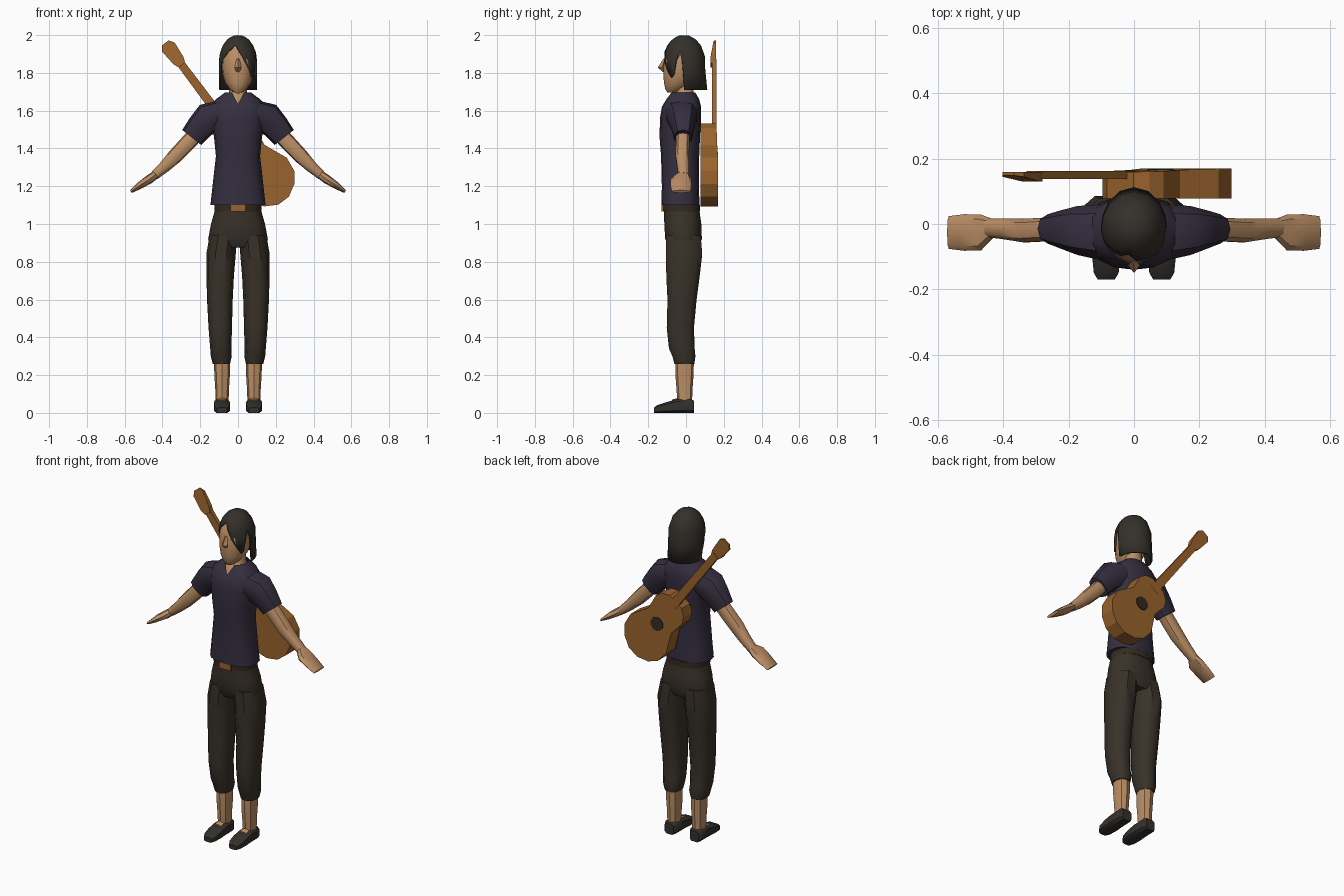
import bpy, bmesh, math
from mathutils import Vector as V

if "Cube" in bpy.data.objects:
    bpy.data.objects.remove(bpy.data.objects["Cube"])


def mat(name, *rgb):
    m = bpy.data.materials.new(name)
    m.diffuse_color = (*rgb, 1)
    m.use_nodes = True
    m.node_tree.nodes["Principled BSDF"].inputs["Base Color"].default_value = m.diffuse_color
    return m


SKIN = mat("skin", 0.50, 0.27, 0.13)
SHIRT = mat("dark violet cloth", 0.036, 0.028, 0.050)
PANTS = mat("dark brown cloth", 0.040, 0.031, 0.022)
HAIR = mat("dark hair", 0.034, 0.030, 0.023)
WOOD = mat("orange wood", 0.32, 0.125, 0.026)
SHOE = mat("shoe leather", 0.034, 0.030, 0.025)
BELT = mat("belt leather", 0.035, 0.022, 0.014)


def finish(name, bm, material, mirror=False, smooth=40):
    bmesh.ops.recalc_face_normals(bm, faces=bm.faces)
    me = bpy.data.meshes.new(name)
    bm.to_mesh(me)
    bm.free()
    ob = bpy.data.objects.new(name, me)
    bpy.context.collection.objects.link(ob)
    me.materials.append(material)
    if smooth:
        bpy.ops.object.select_all(action='DESELECT')
        ob.select_set(True)
        bpy.context.view_layer.objects.active = ob
        bpy.ops.object.shade_smooth_by_angle(angle=math.radians(smooth))
    if mirror:
        ob.modifiers.new("mirror", 'MIRROR')
    return ob


def ring(c, a, b, n=12, p=2.4, phase=0.0):
    """Superellipse cross-section with half axes a and b."""
    pts = []
    for i in range(n):
        t = 2 * math.pi * (i + phase) / n
        f = lambda s: math.copysign(abs(s) ** (2 / p), s) if abs(s) > 1e-6 else 0
        pts.append((f(math.cos(t)), f(math.sin(t))))
    m = max(abs(q[0]) for q in pts)
    k = max(abs(q[1]) for q in pts)
    return [V(c) + V(a) * (u / m) + V(b) * (w / k) for u, w in pts]


def zring(z, x0, x1, y0, y1, **kw):
    return ring(((x0 + x1) / 2, (y0 + y1) / 2, z), ((x1 - x0) / 2, 0, 0),
                (0, (y1 - y0) / 2, 0), **kw)


def loft(name, rings, material, caps=(True, True), **kw):
    bm = bmesh.new()
    rows = [[bm.verts.new(p) for p in r] for r in rings]
    n = len(rows[0])
    for r, s in zip(rows, rows[1:]):
        for i in range(n):
            bm.faces.new((r[i], r[(i + 1) % n], s[(i + 1) % n], s[i]))
    if caps[0]:
        bm.faces.new(rows[0])
    if caps[1]:
        bm.faces.new(rows[-1])
    return finish(name, bm, material, **kw)


# Shirt body, with the front of the collar pulled down into a V
rows = [(1.10, .146, -.130, .072), (1.20, .135, -.128, .068), (1.36, .117, -.132, .070),
        (1.46, .127, -.140, .074), (1.56, .142, -.138, .080), (1.62, .150, -.128, .080),
        (1.66, .118, -.110, .070), (1.695, .070, -.082, .050)]
rings = [zring(z, -x, x, y0, y1, n=16) for z, x, y0, y1 in rows]
rings[-1][12] += V((0, -.025, -.060))
rings[-2][12] += V((0, -.010, -.040))
loft("shirt", rings, SHIRT, caps=(True, False))


# Limb helper: path in the xz plane, cross-section square to it
def limb(name, pts, material, n=10, **kw):
    out = []
    for i, (x, z, thick, y, wide) in enumerate(pts):
        p, q = pts[max(i - 1, 0)], pts[min(i + 1, len(pts) - 1)]
        d = V((q[0] - p[0], 0, q[1] - p[1])).normalized()
        out.append(ring((x, y, z), V((-d.z, 0, d.x)) * thick, (0, wide, 0), n=n))
    return loft(name, out, material, mirror=True, **kw)


limb("sleeve", [(.095, 1.585, .07, -.025, .085), (.155, 1.56, .085, -.02, .075),
                (.20, 1.515, .072, -.017, .06), (.245, 1.458, .064, -.015, .045)], SHIRT)
limb("arm", [(.21, 1.49, .042, -.015, .035), (.27, 1.425, .042, -.017, .036),
             (.33, 1.362, .040, -.02, .036), (.39, 1.302, .031, -.015, .032),
             (.445, 1.254, .024, -.012, .028)], SKIN)
limb("hand", [(.435, 1.262, .022, -.014, .030), (.468, 1.238, .024, -.026, .055),
              (.52, 1.204, .019, -.026, .056), (.567, 1.172, .009, -.026, .050)], SKIN, n=8)

# Trousers: hips and mirrored legs
loft("hips", [zring(z, -x, x, y0, y1, n=14) for z, x, y0, y1 in
              [(.875, .150, -.085, .065), (.92, .158, -.110, .084), (1.0, .143, -.115, .081),
               (1.08, .120, -.116, .070), (1.11, .116, -.116, .068)]], PANTS)
loft("trouser_leg", [zring(*r, n=10) for r in
                     [(.94, .004, .150, -.105, .078), (.84, .012, .168, -.107, .086),
                      (.72, .022, .167, -.104, .072), (.60, .028, .164, -.098, .056),
                      (.45, .032, .156, -.102, .042), (.34, .035, .147, -.090, .046),
                      (.30, .033, .144, -.072, .050), (.26, .042, .134, -.062, .044)]],
     PANTS, mirror=True)

# Belt and buckle
loft("belt", [zring(z, -.125, .125, -.120, .075, n=14) for z in (1.065, 1.10)], BELT)
loft("belt_buckle", [zring(z, -.04, .04, -.129, -.115, n=4, phase=.5)
                     for z in (1.065, 1.10)], WOOD)

# Calves and shoes
loft("calf", [zring(*r, n=8) for r in
              [(.05, .050, .120, -.045, .032), (.12, .048, .120, -.050, .034),
               (.20, .043, .125, -.056, .040), (.29, .043, .128, -.056, .042)]],
     SKIN, mirror=True)
loft("shoe", [ring((.085, y, h / 2), (w, 0, 0), (0, 0, h / 2), n=8, p=4, phase=.5)
              for y, w, h in [(.042, .030, .065), (.02, .040, .076), (-.05, .041, .072),
                              (-.10, .043, .058), (-.15, .038, .042), (-.170, .026, .028)]],
     SHOE, mirror=True)
loft("instep", [ring((.085, y, z), (.020, 0, 0), (0, 0, .004), n=6)
                for y, z in [(-.045, .074), (-.075, .067)]], SKIN, mirror=True)

# Neck, head and nose
loft("neck", [zring(*r, n=12) for r in
              [(1.60, -.065, .065, -.105, .050), (1.655, -.060, .060, -.082, .046),
               (1.69, -.047, .047, -.050, .040), (1.76, -.046, .046, -.055, .040)]], SKIN)
loft("head", [zring(z, -x, x, y0, y1, n=14, p=2.2) for z, x, y0, y1 in
              [(1.695, .022, -.098, -.050), (1.715, .046, -.110, -.010),
               (1.75, .070, -.117, .040), (1.80, .083, -.120, .070), (1.87, .087, -.116, .080),
               (1.92, .078, -.100, .075), (1.965, .048, -.060, .045)]], SKIN)
loft("nose", [zring(z, -w, w, y, -.105, n=4) for z, w, y in
              [(1.805, .012, -.122), (1.828, .018, -.150), (1.875, .008, -.120)]], SKIN)

# Hair: dome shell whose lower edge follows (angle from front, height)
edge = [(-180, 1.71), (-155, 1.71), (-130, 1.71), (-108, 1.71), (-92, 1.715), (-82, 1.80),
        (-65, 1.86), (-45, 1.895), (-28, 1.925), (-12, 1.95), (4, 1.915), (20, 1.865),
        (38, 1.81), (52, 1.775), (60, 1.79), (68, 1.87), (78, 1.905), (85, 1.86), (91, 1.71),
        (108, 1.71), (130, 1.71), (155, 1.71)]
rings = []
for f in (.06, .2, .36, .55, .75, 1):
    row = []
    for deg, zb in edge:
        z = 2 - (2 - zb) * f ** 1.6
        s = math.sqrt(max(0, 1 - (max(0, z - 1.86) / .141) ** 2))
        a = math.radians(deg)
        flare = max(0, 1.80 - z) * .12
        row.append(V((math.sin(a) * (.101 * s), -.01 - math.cos(a) * (.112 * s + flare * (abs(deg) > 95)), z)))
    rings.append(row)
hair = loft("hair", rings, HAIR, caps=(True, False))
solid = hair.modifiers.new("thickness", 'SOLIDIFY')
solid.thickness, solid.offset = .010, -1

# Guitar on the back: outlines run up the tilted axis (u) and across it (w)
ORIGIN, UP, ACROSS = V((.15, 0, 1.245)), V((-.6, 0, .8)), V((.8, 0, .6))


def plank(name, outline, y0, back, material):
    rings = [[ORIGIN + UP * u + ACROSS * w + V((0, y(u), 0)) for u, w in outline]
             for y in (y0, back)]
    loft(name, rings, material, smooth=0)


def both(half):
    return half + [(u, -w) for u, w in reversed(half)]


slope = lambda u: .170 - .033 * max(0, u)
plank("guitar_body", both([(-.152, .035), (-.115, .100), (-.060, .140), (.020, .150),
                           (.085, .122), (.145, .097), (.195, .103), (.245, .110),
                           (.290, .090), (.320, .050)]), lambda u: .078, slope, WOOD)
plank("sound_hole", [(.115 + .042 * math.cos(i * math.pi / 5), .042 * math.sin(i * math.pi / 5))
                     for i in range(10)], lambda u: slope(u) - .004,
      lambda u: slope(u) + .003, BELT)
plank("guitar_neck", both([(.27, .026), (.77, .021)]), lambda u: .138, lambda u: .162, WOOD)
plank("headstock", both([(.745, .021), (.775, .033), (.865, .041), (.892, .022)]),
      lambda u: .130 + .16 * max(0, u - .775), lambda u: .159, WOOD)
